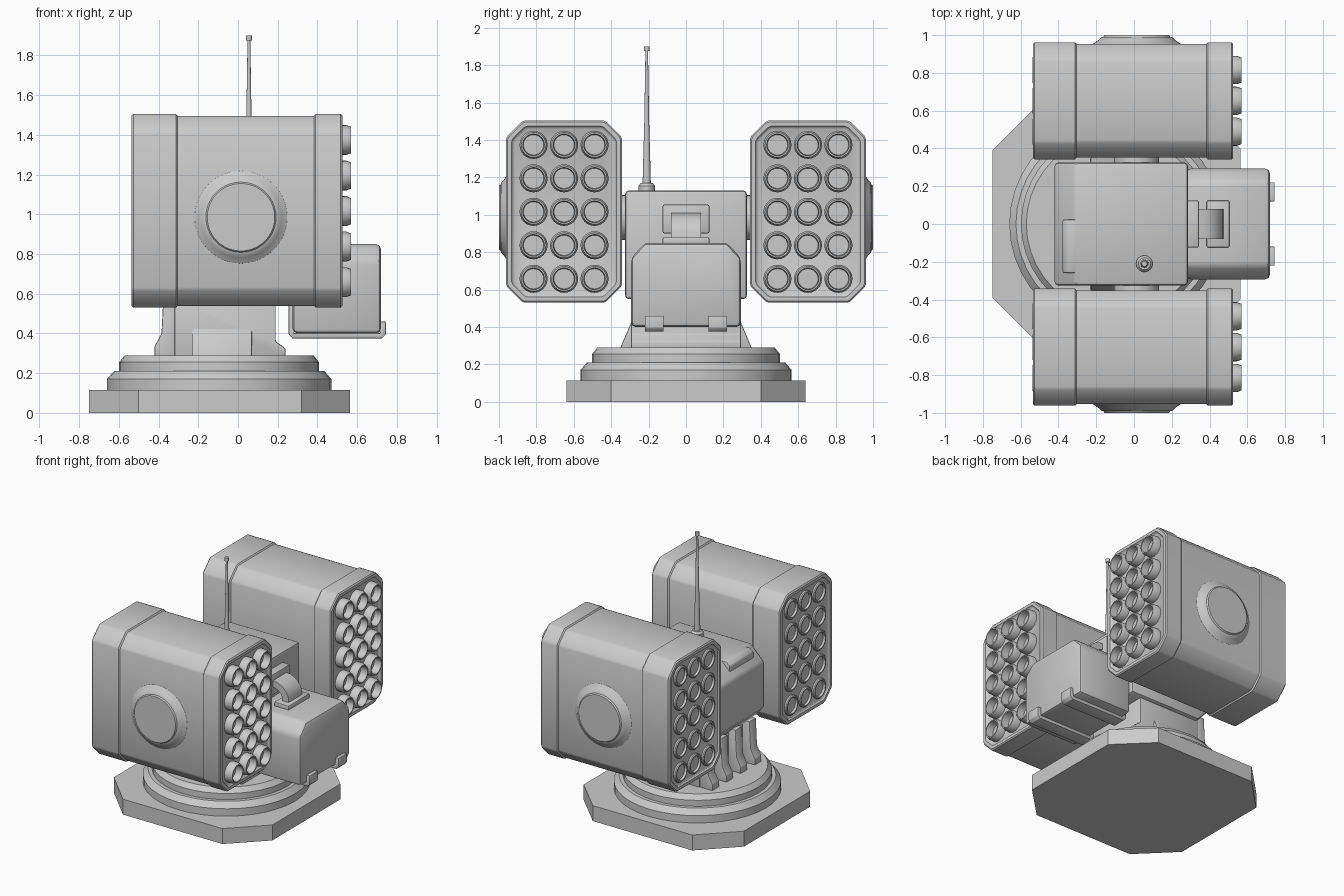
import bpy, bmesh, math
from mathutils import Vector

if "Cube" in bpy.data.objects:
    bpy.data.objects.remove(bpy.data.objects["Cube"])


def finish(name, bm, bevel=0.0, angle=32):
    """Clean, optionally bevel the hard edges, and create the object."""
    bmesh.ops.remove_doubles(bm, verts=bm.verts, dist=1e-5)
    bmesh.ops.recalc_face_normals(bm, faces=bm.faces)
    if bevel:
        hard = [e for e in bm.edges if e.calc_face_angle(0) > math.radians(28)]
        bmesh.ops.bevel(bm, geom=hard, offset=bevel, segments=2, profile=0.5,
                        affect='EDGES', clamp_overlap=True)
    me = bpy.data.meshes.new(name)
    bm.to_mesh(me)
    bm.free()
    ob = bpy.data.objects.new(name, me)
    bpy.context.collection.objects.link(ob)
    bpy.ops.object.select_all(action='DESELECT')
    ob.select_set(True)
    bpy.context.view_layer.objects.active = ob
    bpy.ops.object.shade_smooth_by_angle(angle=math.radians(angle))
    return ob


def place(axis, p, q, h):
    """Profile coordinates p, q and height h along the axis."""
    return Vector({'x': (h, p, q), 'y': (p, h, q), 'z': (p, q, h)}[axis])


def loft(name, rings, axis, bevel=0.0):
    """Skin (height, points) rings along an axis and cap the ends."""
    bm = bmesh.new()
    loops = [[bm.verts.new(place(axis, p, q, h)) for p, q in pts] for h, pts in rings]
    n = len(loops[0])
    for a, b in zip(loops, loops[1:]):
        for i in range(n):
            j = (i + 1) % n
            bm.faces.new((a[i], a[j], b[j], b[i]))
    bm.faces.new(loops[0])
    bm.faces.new(loops[-1])
    return finish(name, bm, bevel)


def prism(name, pts, axis, a, b, bevel=0.0):
    return loft(name, [(a, pts), (b, pts)], axis, bevel)


def box(name, x, y, z, bevel=0.01):
    pts = [(x[0], y[0]), (x[1], y[0]), (x[1], y[1]), (x[0], y[1])]
    return prism(name, pts, 'z', z[0], z[1], bevel)


def lathe(name, prof, axis, centres, seg=32):
    """Revolve (radius, height) points about an axis at each centre."""
    bm = bmesh.new()
    for cp, cq in centres:
        rings = []
        for r, h in prof:
            if r == 0:
                rings.append([bm.verts.new(place(axis, cp, cq, h))] * seg)
            else:
                rings.append([bm.verts.new(place(axis, cp + r * math.cos(t), cq + r * math.sin(t), h))
                              for t in (2 * math.pi * i / seg for i in range(seg))])
        for a, b in zip(rings, rings[1:]):
            for i in range(seg):
                j = (i + 1) % seg
                bm.faces.new(list(dict.fromkeys((a[i], a[j], b[j], b[i]))))
    return finish(name, bm)


def octagon(cy, cz, w, h, c, inset):
    """Chamfered rectangle with every corner softened into two points."""
    w, h, c = w - inset, h - inset, c - 0.586 * inset
    base = [(w, h - c), (w - c, h), (c - w, h), (-w, h - c),
            (-w, c - h), (c - w, -h), (w - c, -h), (w, c - h)]
    base = [Vector(p) for p in base]
    out = []
    for i, p in enumerate(base):
        for o in (base[i - 1], base[(i + 1) % 8]):
            v = p + (o - p).normalized() * 0.01
            out.append((cy + v.x, cz + v.y))
    return out


# Base plate and stepped turntable
prism("base_plate", [(-0.75, -0.39), (-0.5, -0.64), (0.32, -0.64), (0.563, -0.4),
                     (0.563, 0.4), (0.32, 0.64), (-0.5, 0.64), (-0.75, 0.39)], 'z', 0, 0.115)
lathe("turntable", [(0, 0.1), (0.565, 0.1), (0.565, 0.17), (0.53, 0.21), (0.503, 0.21),
                    (0.503, 0.255), (0.475, 0.29), (0, 0.29)], 'z', [(-0.095, 0)], 40)

# Pedestal: solid flared front, ribs at the rear, sloped side gussets
prism("pedestal_core", [(-0.32, 0.28), (-0.32, 0.58), (0.19, 0.58), (0.19, 0.36),
                        (0.24, 0.325), (0.24, 0.28)], 'y', -0.295, 0.295, 0.008)
rib = [(-0.42, 0.28), (-0.42, 0.335), (-0.385, 0.40), (-0.375, 0.60), (-0.3, 0.60), (-0.3, 0.28)]
for i, y in enumerate((-0.25, -0.085, 0.085, 0.25)):
    prism(f"pedestal_rib_{i + 1}", rib, 'y', y - 0.04, y + 0.04, 0.006)
prism("side_gusset", [(-0.355, 0.28), (0.355, 0.28), (0.285, 0.445), (-0.285, 0.445)],
      'x', -0.23, 0.07, 0.006)

# Central housing with rear handle block
prism("central_housing", [(-0.3, 0.55), (-0.42, 0.68), (-0.42, 1.02), (-0.31, 1.13),
                          (0.285, 1.13), (0.285, 0.55)], 'y', -0.325, 0.325, 0.018)
prism("rear_handle", [(-0.378, 1.0), (-0.378, 1.105), (-0.35, 1.128), (-0.297, 1.128), (-0.28, 1.0)],
      'y', -0.26, 0.025, 0.01)

# Sensor box with retaining straps
prism("sensor_box", [(-0.293, 0.4), (0.293, 0.4), (0.293, 0.77), (0.22, 0.85),
                     (-0.22, 0.85), (-0.293, 0.77)], 'x', 0.275, 0.72, 0.025)
strap = [(0.255, 0.56), (0.255, 0.395), (0.275, 0.375), (0.725, 0.375), (0.745, 0.395),
         (0.745, 0.46), (0.715, 0.46), (0.715, 0.402), (0.28, 0.402), (0.28, 0.56)]
for side, s in (("left", -1), ("right", 1)):
    prism(f"strap_{side}", strap, 'y', s * 0.17 - 0.05, s * 0.17 + 0.05, 0.004)

# Curved cable duct between housing and sensor box
arc = [math.radians(90 - 15 * i) for i in range(7)]
duct = [(0.345 + 0.13 * math.cos(t), 0.88 + 0.13 * math.sin(t)) for t in arc]
duct += [(0.345 + 0.08 * math.cos(t), 0.88 + 0.08 * math.sin(t)) for t in reversed(arc)]
prism("cable_duct", [(p, q if q > 0.881 else 0.84) for p, q in duct], 'y', -0.08, 0.08)
box("duct_socket", (0.27, 0.345), (-0.125, 0.125), (0.9, 1.055))
box("duct_flange", (0.385, 0.505), (-0.125, 0.125), (0.84, 0.88), 0.008)

# Antenna
lathe("antenna", [(0, 1.12), (0.044, 1.12), (0.044, 1.155), (0.032, 1.17), (0.022, 1.17),
                  (0.018, 1.32), (0.013, 1.5), (0.007, 1.875), (0.015, 1.875),
                  (0.015, 1.9), (0, 1.9)], 'z', [(0.055, -0.21)], 16)

# Launcher pods: stepped shell, trunnion, side hub, tubes front and rear
shell = [(-0.519, 0.045), (-0.525, 0.035), (-0.535, 0.03), (-0.535, 0.008), (-0.527, 0),
         (-0.312, 0), (-0.304, 0.009), (0.383, 0.009), (0.391, 0),
         (0.517, 0), (0.525, 0.008), (0.525, 0.03), (0.517, 0.035), (0.511, 0.045)]
rows = [0.658 + 0.179 * i for i in range(5)]
for side, s in (("left", -1), ("right", 1)):
    cy = s * 0.652
    loft(f"pod_{side}", [(x, octagon(cy, 1.017, 0.31, 0.487, 0.09, d)) for x, d in shell], 'x')
    lathe(f"trunnion_{side}", [(0, s * 0.3), (0.12, s * 0.3), (0.12, s * 0.37), (0, s * 0.37)],
          'y', [(0.013, 0.985)])
    lathe(f"hub_{side}", [(0, s * 0.94), (0.238, s * 0.94), (0.232, s * 0.954), (0.22, s * 0.962),
                          (0.203, s * 0.974), (0.187, s * 0.989), (0.177, s * 0.991),
                          (0.17, s * 1.0), (0, s * 1.0)], 'y', [(0.015, 0.985)], 40)
    spots = [(cy + 0.163 * c, z) for c in (-1, 0, 1) for z in rows]
    lathe(f"front_tubes_{side}", [(0, 0.505), (0.075, 0.505), (0.075, 0.545), (0.066, 0.57),
                                  (0.058, 0.57), (0.054, 0.515), (0, 0.515)], 'x', spots, 24)
    lathe(f"rear_tubes_{side}", [(0, -0.515), (0.073, -0.515), (0.073, -0.531), (0.067, -0.537),
                                 (0.058, -0.537), (0.055, -0.521), (0, -0.521)], 'x', spots, 24)
